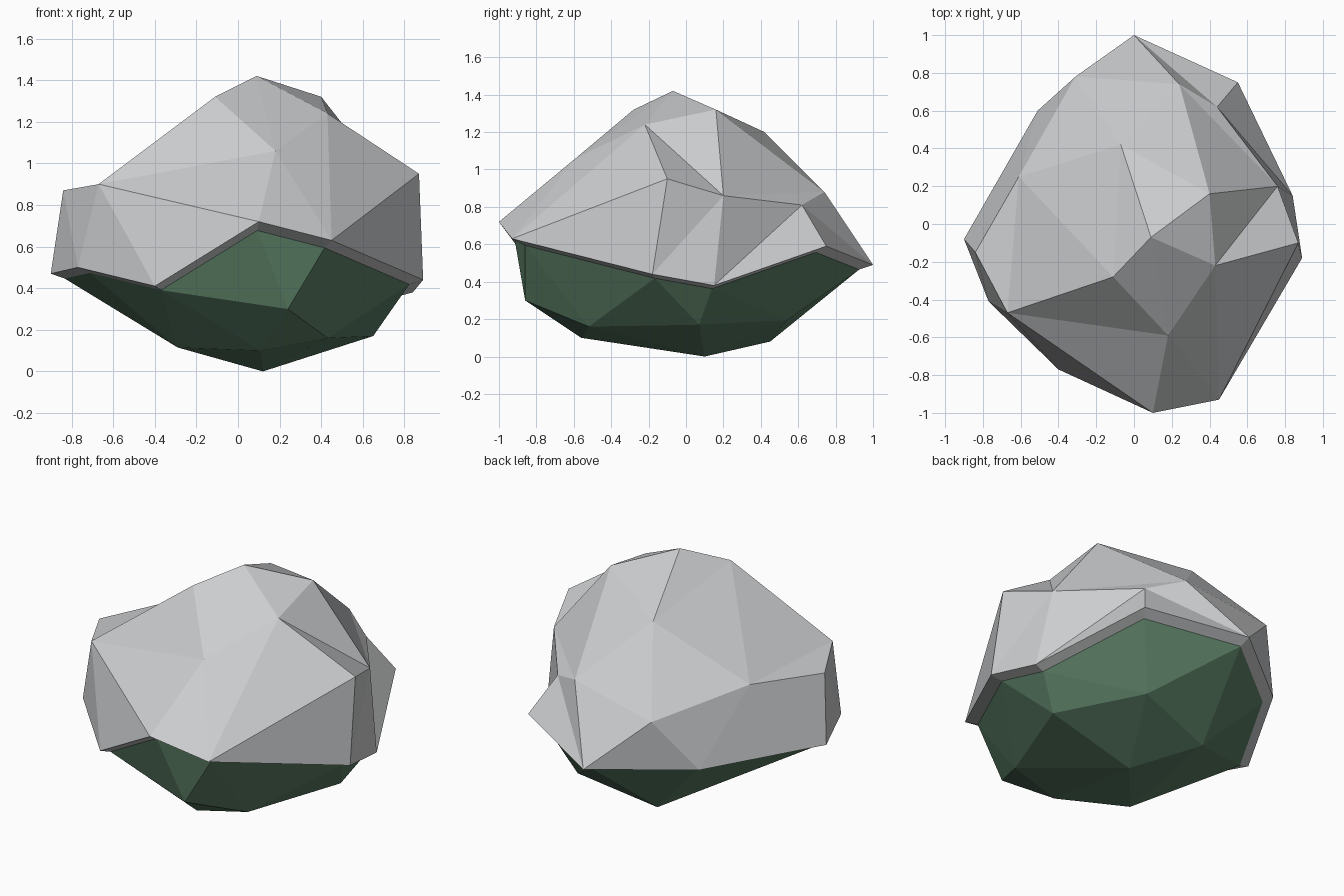
import bpy, bmesh
from mathutils import Vector

if "Cube" in bpy.data.objects:
    bpy.data.objects.remove(bpy.data.objects["Cube"])


def material(name, rgb):
    m = bpy.data.materials.new(name)
    m.diffuse_color = (*rgb, 1)
    m.use_nodes = True
    m.node_tree.nodes["Principled BSDF"].inputs["Base Color"].default_value = m.diffuse_color
    return m


def add_object(name, bm, mat):
    bmesh.ops.recalc_face_normals(bm, faces=bm.faces[:])
    bm.faces.ensure_lookup_table()
    # the highest face of each part must look up
    top = max(bm.faces, key=lambda f: f.calc_center_median().z)
    if top.normal.z < 0:
        bmesh.ops.reverse_faces(bm, faces=bm.faces[:])
    mesh = bpy.data.meshes.new(name)
    bm.to_mesh(mesh)
    bm.free()
    mesh.materials.append(mat)
    obj = bpy.data.objects.new(name, mesh)
    bpy.context.collection.objects.link(obj)
    return obj


grey = material("pale grey", (0.60, 0.61, 0.62))
green = material("dark green", (0.10, 0.20, 0.125))

# Rim of the cap, anticlockwise from the front
rim = dict(M=(.10, -1, .72), N=(.45, -.93, .63), O=(.89, -.18, .44),
           Q=(.84, .15, .38), B=(.55, .75, .59), A=(0, 1, .49),
           F=(-.51, .60, .47), H=(-.90, -.08, .47), J=(-.77, -.41, .50),
           L=(-.40, -.77, .41))
# Corners of the cap above the rim
crown = dict(I=(-.84, -.15, .87), K=(-.67, -.47, .90), G=(-.61, .25, .89),
             E=(-.31, .78, .78), D=(.24, .74, .88), C=(.44, .62, .81),
             R=(.76, .20, .86), P=(.87, -.10, .95), X=(-.07, .42, 1.20),
             S=(.40, .16, 1.32), T=(.09, -.07, 1.42), V=(-.11, -.28, 1.32),
             U=(.43, -.22, 1.24), W=(.18, -.59, 1.06))
# Facets as fans: first corner is the hub
fans = ["KIJLMWVGI", "TVWUSXV", "NMWUPO", "RDSUPOQCD", "EDAFGXD",
        "CQBAD", "GFHI", "GXV", "JIH", "XDS"]

# Inner edge of the rim, where the cap meets the base
pivot = Vector((0, 0, .15))
inner = [pivot + (Vector(p) - pivot) * .925 for p in rim.values()]

# Faceted cap with a lip folded inwards
bm = bmesh.new()
v = {k: bm.verts.new(p) for k, p in {**rim, **crown}.items()}
for fan in fans:
    for a, b in zip(fan[1:], fan[2:]):
        bm.faces.new((v[fan[0]], v[a], v[b]))
outer_ring = [v[k] for k in rim]
inner_ring = [bm.verts.new(p) for p in inner]
for i in range(len(rim)):
    j = (i + 1) % len(rim)
    bm.faces.new((outer_ring[i], outer_ring[j], inner_ring[j], inner_ring[i]))
add_object("rock_cap", bm, grey)

# Faceted base: hull of the inner rim and the underside corners
under = [(.12, .10, 0), (-.29, -.38, .115), (.11, -.56, .10),
         (.24, -.86, .30), (.43, -.52, .16), (.65, .07, .17),
         (.36, .54, .195), (-.12, .45, .08)]
bm = bmesh.new()
for p in inner + under:
    bm.verts.new(p)
hull = bmesh.ops.convex_hull(bm, input=bm.verts[:])
loose = [x for x in bm.verts if not x.link_faces]
bmesh.ops.delete(bm, geom=loose, context='VERTS')
add_object("rock_base", bm, green)
